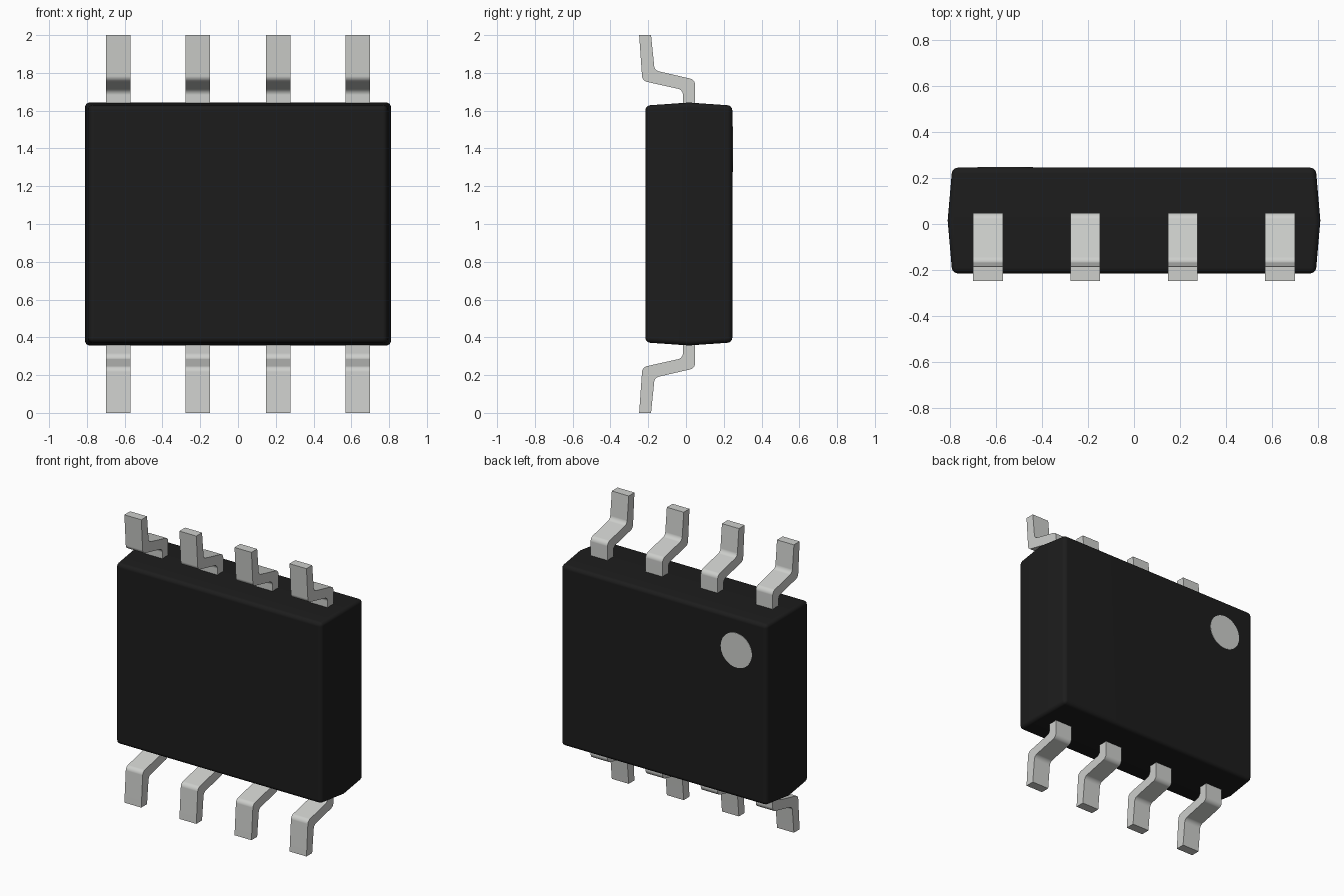
import bpy, bmesh, math
from mathutils import Vector

old = bpy.data.objects.get("Cube")
if old:
    bpy.data.objects.remove(old, do_unlink=True)


def material(name, rgb, rough):
    m = bpy.data.materials.new(name)
    m.use_nodes = True
    m.diffuse_color = (*rgb, 1)
    bsdf = m.node_tree.nodes["Principled BSDF"]
    bsdf.inputs["Base Color"].default_value = (*rgb, 1)
    bsdf.inputs["Roughness"].default_value = rough
    return m


BLACK = material("black plastic", (0.012, 0.012, 0.012), 0.6)
METAL = material("light grey metal", (0.61, 0.62, 0.60), 0.4)


def make_object(name, bm, mat):
    bmesh.ops.recalc_face_normals(bm, faces=bm.faces[:])
    mesh = bpy.data.meshes.new(name)
    bm.to_mesh(mesh)
    bm.free()
    mesh.materials.append(mat)
    ob = bpy.data.objects.new(name, mesh)
    bpy.context.collection.objects.link(ob)
    bpy.ops.object.select_all(action='DESELECT')
    ob.select_set(True)
    bpy.context.view_layer.objects.active = ob
    bpy.ops.object.shade_smooth_by_angle(angle=math.radians(32))
    ob.modifiers.new("even shading", 'WEIGHTED_NORMAL').keep_sharp = True
    return ob


def rounded(points, radius, segs=5):
    """Outline through (point, is_rounded) corners with filleted bends."""
    out = []
    n = len(points)
    for i, (p, is_round) in enumerate(points):
        p = Vector(p)
        if not is_round:
            out.append(p)
            continue
        a = (Vector(points[i - 1][0]) - p).normalized()
        b = (Vector(points[(i + 1) % n][0]) - p).normalized()
        half = a.angle(b) / 2
        centre = p + (a + b).normalized() * radius / math.sin(half)
        cut = radius / math.tan(half)
        s, e = p + a * cut - centre, p + b * cut - centre
        out += [centre + s.lerp(e, k / segs).normalized() * radius
                for k in range(segs + 1)]
    return out


# Body: drafted block, widest at its middle, with softly rounded edges
bm = bmesh.new()
rings = []
for y, hx, hz in ((-0.215, 0.79, 0.627), (0.015, 0.81, 0.643), (0.245, 0.79, 0.627)):
    rings.append([bm.verts.new((sx * hx, y, 1 + sz * hz))
                  for sx, sz in ((-1, -1), (1, -1), (1, 1), (-1, 1))])
for lo, hi in zip(rings, rings[1:]):
    for i in range(4):
        j = (i + 1) % 4
        bm.faces.new((lo[i], lo[j], hi[j], hi[i]))
bm.faces.new(rings[0])
bm.faces.new(rings[-1])
bmesh.ops.recalc_face_normals(bm, faces=bm.faces[:])
sharp = [e for e in bm.edges if e.calc_face_angle(0) > math.radians(40)]
bmesh.ops.bevel(bm, geom=sharp, offset=0.025, segments=4, profile=0.5, affect='EDGES')
make_object("body", bm, BLACK)

# Leads: bent strip profile in (y, z), extruded along x, mirrored top to bottom
profile = rounded([
    ((-0.248, 0.0), False), ((-0.185, 0.0), False),
    ((-0.166, 0.187), True), ((0.048, 0.236), True),
    ((0.048, 0.42), False), ((-0.016, 0.42), False),
    ((-0.016, 0.290), True), ((-0.231, 0.242), True)], 0.033)
for row, flip in (("bottom", False), ("top", True)):
    for n, x in enumerate((-0.635, -0.212, 0.212, 0.635), 1):
        bm = bmesh.new()
        face = bm.faces.new([bm.verts.new((x - 0.065, y, 2 - z if flip else z))
                             for y, z in profile])
        ext = bmesh.ops.extrude_face_region(bm, geom=[face])
        bmesh.ops.translate(bm, vec=(0.13, 0, 0),
                            verts=[v for v in ext["geom"] if isinstance(v, bmesh.types.BMVert)])
        make_object(f"{row}_lead_{n}", bm, METAL)

# Round marker on the back face
bm = bmesh.new()
bmesh.ops.create_cone(bm, cap_ends=True, segments=48, radius1=0.12, radius2=0.12, depth=0.004)
marker = make_object("round_marker", bm, METAL)
marker.rotation_euler = (math.pi / 2, 0, 0)
marker.location = (-0.56, 0.2455, 1.395)
